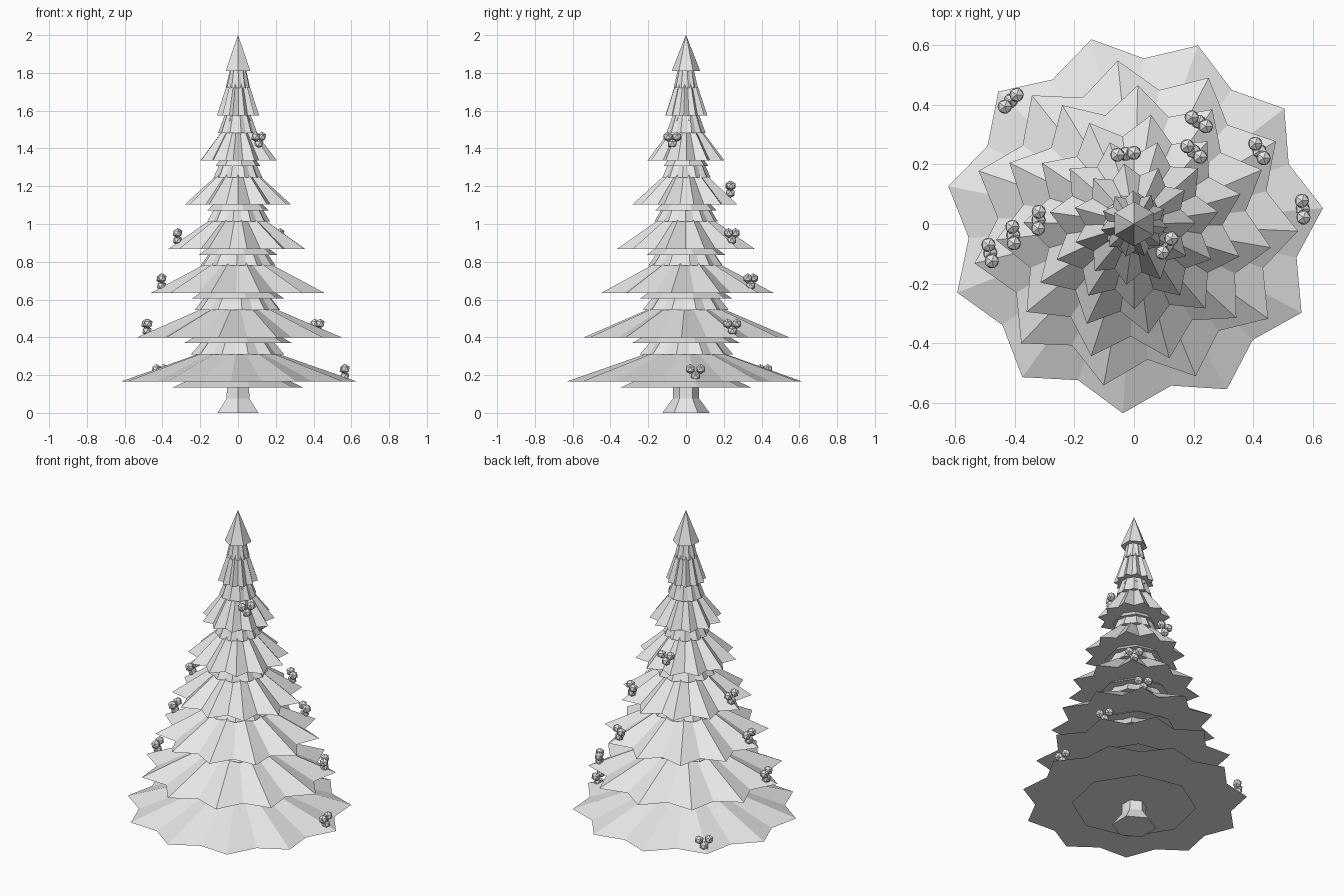
import bpy, bmesh, math
from mathutils import Vector, Matrix

cube = bpy.data.objects.get("Cube")
if cube:
    bpy.data.objects.remove(cube)

grey = bpy.data.materials.new("pale_grey")
grey.use_nodes = True
grey.diffuse_color = (0.8, 0.8, 0.8, 1)
grey.node_tree.nodes["Principled BSDF"].inputs["Base Color"].default_value = (0.8, 0.8, 0.8, 1)


def finish(bm, name):
    bmesh.ops.recalc_face_normals(bm, faces=bm.faces)
    mesh = bpy.data.meshes.new(name)
    bm.to_mesh(mesh)
    bm.free()
    mesh.materials.append(grey)
    obj = bpy.data.objects.new(name, mesh)
    bpy.context.collection.objects.link(obj)
    return obj


def stacked(name, rings, sides, angle, valley=None):
    """Closed solid through (radius, height) rings; valley makes star-shaped rings."""
    bm = bmesh.new()
    count = sides * 2 if valley else sides
    loops = []
    for radius, z in rings:
        loop = []
        for i in range(count):
            a = math.radians(angle) + math.tau * i / count
            r = radius * (valley if valley and i % 2 else 1)
            loop.append(bm.verts.new((r * math.cos(a), r * math.sin(a), z)))
        loops.append(loop)
    for low, high in zip(loops, loops[1:]):
        for i in range(count):
            j = (i + 1) % count
            bm.faces.new((low[i], low[j], high[j], high[i]))
    bm.faces.new(loops[0][::-1])
    bm.faces.new(loops[-1])
    return finish(bm, name)


# Trunk with a flared foot
stacked("trunk", [(0.125, 0), (0.07, 0.075), (0.065, 0.2)], 6, 90)

# Branch tiers: bottom height, tip radius, neck radius, upper layer radius, skirt radius, valley ratio
tiers = [
    (0.165, 0.635, 0.22, 0.25, 0.35, 0.875),
    (0.400, 0.550, 0.21, 0.23, 0.29, 0.83),
    (0.635, 0.465, 0.19, 0.20, 0.25, 0.81),
    (0.867, 0.370, 0.16, 0.17, 0.21, 0.80),
    (1.102, 0.285, 0.125, 0.13, 0.165, 0.80),
    (1.337, 0.205, 0.095, 0.105, 0.12, 0.80),
    (1.575, 0.113, 0.065, 0.065, 0.08, 0.80),
]
for n, (z, tip, neck, upper, skirt, valley) in enumerate(tiers, 1):
    angle = 103 - 7.3 * (n - 1)
    stacked(f"branch_tier_{n}", [(tip, z), (neck, z + 0.145), (neck * 0.6, z + 0.2)],
            11, angle, valley)
    stacked(f"upper_layer_{n}", [(upper, z + 0.145), (upper * 0.6, z + 0.26)],
            11, angle + 16, 0.9)
    stacked(f"under_skirt_{n}", [(skirt, z - 0.03), (skirt * 0.5, z + 0.05)], 8, 10)

# Pointed top
stacked("tree_top", [(0.075, 1.81), (0.001, 2.0)], 6, 90)

# Berry clusters: two berries side by side with one hanging below
clusters = [
    (0.565, 0.05, 0.22), (-0.413, 0.413, 0.22), (0.42, 0.245, 0.46),
    (-0.482, -0.097, 0.46), (0.217, 0.342, 0.70), (-0.405, -0.037, 0.70),
    (0.2, 0.243, 0.94), (-0.32, 0.013, 0.94), (-0.028, 0.235, 1.19),
    (0.11, -0.072, 1.45),
]
for n, (x, y, z) in enumerate(clusters, 1):
    bm = bmesh.new()
    out = Vector((x, y, 0)).normalized()
    side = Vector((-out.y, out.x, 0))
    for shift, drop in ((-0.028, 0.012), (0.028, 0.012), (0, -0.026)):
        place = Vector((x, y, z + drop)) + side * shift
        bmesh.ops.create_icosphere(bm, subdivisions=1, radius=0.027,
                                   matrix=Matrix.Translation(place))
    finish(bm, f"berry_cluster_{n}")
